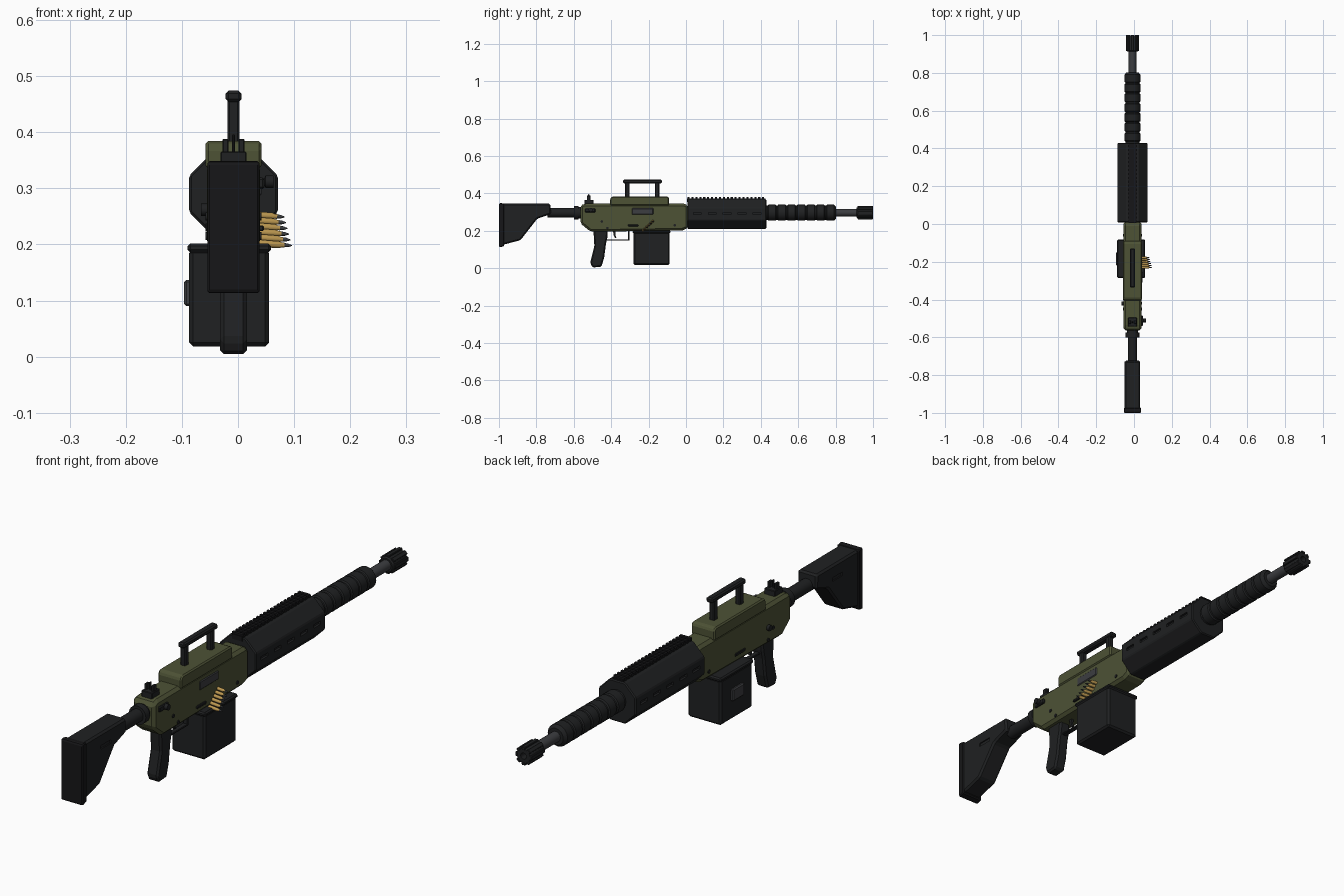
import bpy, bmesh, math
from mathutils import Matrix, Vector

if "Cube" in bpy.data.objects:
    bpy.data.objects.remove(bpy.data.objects["Cube"])

CX = -0.008   # centre plane of the weapon body
AZ = 0.297    # height of the bore axis


def mat(name, rgb):
    m = bpy.data.materials.new(name)
    m.diffuse_color = (*rgb, 1)
    m.use_nodes = True
    m.node_tree.nodes["Principled BSDF"].inputs["Base Color"].default_value = m.diffuse_color
    return m


OLIVE = mat("olive", (0.075, 0.085, 0.036))
BLACK = mat("black", (0.014, 0.015, 0.016))
DARK = mat("dark", (0.008, 0.008, 0.009))
STEEL = mat("steel", (0.045, 0.047, 0.052))
BRASS = mat("brass", (0.5, 0.31, 0.08))


def finish(bm, name, material, bevel=0.0, segs=1, smooth=False):
    bmesh.ops.recalc_face_normals(bm, faces=bm.faces)
    me = bpy.data.meshes.new(name)
    bm.to_mesh(me)
    bm.free()
    ob = bpy.data.objects.new(name, me)
    bpy.context.collection.objects.link(ob)
    me.materials.append(material)
    if smooth:
        me.polygons.foreach_set("use_smooth", [True] * len(me.polygons))
        me.set_sharp_from_angle(angle=math.radians(35))
    if bevel:
        mod = ob.modifiers.new("bevel", "BEVEL")
        mod.width, mod.segments = bevel, segs
        mod.limit_method, mod.angle_limit = "ANGLE", math.radians(25)
    return ob


def add_box(bm, x, y, z):
    c = Vector((sum(x) / 2, sum(y) / 2, sum(z) / 2))
    s = (x[1] - x[0], y[1] - y[0], z[1] - z[0])
    bmesh.ops.create_cube(bm, size=1, matrix=Matrix.Translation(c) @ Matrix.Diagonal((*s, 1)))


def boxes(name, items, material, bevel=0.0):
    bm = bmesh.new()
    for it in items:
        add_box(bm, *it)
    return finish(bm, name, material, bevel)


def side_profile(name, pts, half, material, bevel=0.0):
    # (y, z) outline extruded across x
    bm = bmesh.new()
    f = bm.faces.new([bm.verts.new((CX - half, y, z)) for y, z in pts])
    r = bmesh.ops.extrude_face_region(bm, geom=[f])
    bmesh.ops.translate(bm, vec=(2 * half, 0, 0),
                        verts=[v for v in r["geom"] if isinstance(v, bmesh.types.BMVert)])
    return finish(bm, name, material, bevel)


def add_lathe(bm, pts, n, place, phase=0.0):
    # (distance, radius) outline spun around local y
    rings = []
    for d, r in pts:
        ring = []
        for i in range(n):
            a = 2 * math.pi * i / n + phase
            ring.append(bm.verts.new(place @ Vector((r * math.cos(a), d, r * math.sin(a)))))
        rings.append(ring)
    for a, b in zip(rings, rings[1:]):
        for i in range(n):
            bm.faces.new((a[i], a[(i + 1) % n], b[(i + 1) % n], b[i]))
    bm.faces.new(rings[0])
    bm.faces.new(rings[-1])


def lathe(name, pts, material, n=20, at=(CX, 0, AZ), turn=0.0, phase=0.0, smooth=True, bevel=0.0):
    bm = bmesh.new()
    add_lathe(bm, pts, n, Matrix.Translation(at) @ Matrix.Rotation(turn, 4, "Z"), phase)
    return finish(bm, name, material, bevel, smooth=smooth)


def cut(ob, cutter):
    cutter.hide_render = True
    cutter.display_type = "WIRE"
    m = ob.modifiers.new("cut", "BOOLEAN")
    m.object, m.operation, m.solver = cutter, "DIFFERENCE", "EXACT"


# Stock, butt pad and tube
stock = side_profile("stock", [(-0.98, 0.345), (-0.725, 0.345), (-0.722, 0.29), (-0.795, 0.265),
                               (-0.885, 0.15), (-0.98, 0.125)], 0.041, BLACK, 0.007)
cut(stock, boxes("stock_slot_cutter", [((CX + s * 0.042 - 0.006, CX + s * 0.042 + 0.006),
                                       (-0.88, -0.82), (0.284, 0.298)) for s in (-1, 1)], DARK))
side_profile("butt_pad", [(-1.0, 0.345), (-0.994, 0.349), (-0.972, 0.346), (-0.972, 0.119),
                          (-0.994, 0.112), (-1.0, 0.116)], 0.046, DARK, 0.004)
lathe("buffer_tube", [(-0.74, 0.025), (-0.6, 0.025), (-0.6, 0.036), (-0.575, 0.036),
                      (-0.575, 0.03), (-0.55, 0.03)], BLACK)

# Receiver and feed cover
side_profile("receiver", [(-0.565, 0.335), (-0.545, 0.345), (-0.01, 0.345), (0.012, 0.335),
                          (0.012, 0.215), (-0.02, 0.202), (-0.51, 0.195), (-0.565, 0.24)],
             0.047, OLIVE, 0.012)
side_profile("feed_cover", [(-0.405, 0.335), (-0.405, 0.372), (-0.395, 0.384), (-0.10, 0.384),
                            (-0.09, 0.376), (-0.09, 0.335)], 0.05, OLIVE, 0.005)
boxes("ejection_port", [((0.03, 0.042), (-0.29, -0.175), (0.287, 0.321))], STEEL, 0.003)
boxes("side_latch", [((0.03, 0.046), (-0.31, -0.255), (0.224, 0.234)),
                     ((-0.058, -0.05), (-0.28, -0.22), (0.226, 0.238))], BLACK, 0.002)

# Pins, selector and charging knob
bm = bmesh.new()
for y, z in ((-0.45, 0.25), (-0.42, 0.215), (-0.06, 0.23)):
    add_lathe(bm, [(-0.05, 0.007), (0.05, 0.007)], 12,
              Matrix.Translation((CX, y, z)) @ Matrix.Rotation(math.pi / 2, 4, "Z"))
finish(bm, "receiver_pins", BLACK, smooth=True)
lathe("selector", [(0, 0.011), (0.022, 0.011)], BLACK, 12, (-0.044, -0.42, 0.262), math.pi / 2)
boxes("charging_base", [((0.03, 0.047), (-0.54, -0.485), (0.299, 0.319))], BLACK, 0.003)
lathe("charging_knob", [(0, 0.006), (0.012, 0.006), (0.014, 0.011), (0.028, 0.011)], BLACK, 12,
      (0.035, -0.51, 0.312), -math.pi / 2)

# Rear sight
boxes("rear_sight", [((CX - 0.023, CX + 0.023), (-0.543, -0.495), (0.34, 0.366)),
                     ((CX - 0.02, CX - 0.009), (-0.53, -0.51), (0.36, 0.388)),
                     ((CX + 0.009, CX + 0.02), (-0.53, -0.51), (0.36, 0.388)),
                     ((CX - 0.003, CX + 0.003), (-0.524, -0.516), (0.36, 0.396))], BLACK, 0.002)

# Carry handle
boxes("carry_handle_posts", [((CX - 0.011, CX + 0.011), (y - 0.012, y + 0.012), (0.375, 0.46))
                             for y in (-0.313, -0.155)], BLACK, 0.004)
boxes("carry_handle_bar", [((CX - 0.014, CX + 0.014), (-0.336, -0.129), (0.454, 0.474))], BLACK, 0.005)

# Pistol grip, trigger guard and trigger
side_profile("pistol_grip", [(-0.495, 0.205), (-0.418, 0.205), (-0.42, 0.165), (-0.428, 0.13),
                             (-0.437, 0.06), (-0.452, 0.008), (-0.5, 0.004), (-0.512, 0.03),
                             (-0.49, 0.12)], 0.024, BLACK, 0.007)
boxes("trigger_guard", [((CX - 0.01, CX + 0.01), (-0.43, -0.302), (0.147, 0.154)),
                        ((CX - 0.01, CX + 0.01), (-0.309, -0.302), (0.147, 0.205))], BLACK, 0.002)
side_profile("trigger", [(-0.39, 0.205), (-0.375, 0.205), (-0.378, 0.18), (-0.372, 0.162),
                         (-0.38, 0.162), (-0.388, 0.18)], 0.005, BLACK)

# Ammunition box, lid and latch
boxes("ammo_box", [((-0.087, 0.055), (-0.281, -0.087), (0.018, 0.192))], BLACK, 0.007)
boxes("ammo_box_lid", [((-0.09, 0.059), (-0.285, -0.083), (0.186, 0.202))], BLACK, 0.005)
boxes("ammo_box_latch", [((-0.096, -0.08), (-0.22, -0.15), (0.09, 0.137))], STEEL, 0.004)

# Cartridge belt: brass cases with steel tips, stepping down into the box
cases, tips = bmesh.new(), bmesh.new()
for i in range(6):
    t = i / 5
    place = (Matrix.Translation((0.025 + 0.013 * t, -0.178 - 0.052 * t, 0.253 - 0.051 * t))
             @ Matrix.Rotation(math.radians(-90), 4, "Z") @ Matrix.Rotation(math.radians(-4), 4, "X"))
    add_lathe(cases, [(0, 0.0065), (0.036, 0.0062), (0.041, 0.0042), (0.045, 0.0042)], 12, place)
    add_lathe(tips, [(0.044, 0.0038), (0.051, 0.0033), (0.058, 0.0008)], 12, place)
finish(cases, "cartridge_cases", BRASS, smooth=True)
finish(tips, "cartridge_tips", STEEL, smooth=True)

# Octagonal handguard with slots in the side faces
guard = lathe("handguard", [(0.008, 0.0855), (0.43, 0.0855)], BLACK, 8, (CX, 0, 0.29), 0,
              math.pi / 8, False, 0.004)
cut(guard, boxes("handguard_slot_cutter",
                 [((CX + s * 0.08 - 0.01, CX + s * 0.08 + 0.01), (y - 0.021, y + 0.021), (0.286, 0.299))
                  for s in (-1, 1) for y in [0.06 + 0.08 * i for i in range(5)]], DARK))

# Toothed top rail
boxes("top_rail", [((CX - 0.022, CX + 0.022), (0.005, 0.425), (0.355, 0.374))]
      + [((CX - 0.024, CX + 0.024), (0.008 + 0.021 * i, 0.019 + 0.021 * i), (0.368, 0.381))
         for i in range(20)], DARK)

# Ribbed barrel shroud
ribs = [(0.42, 0.038)]
for i in range(7):
    y = 0.437 + 0.052 * i
    ribs += [(y, 0.038), (y + 0.004, 0.0425), (y + 0.042, 0.0425), (y + 0.046, 0.038)]
ribs.append((0.803, 0.032))
lathe("barrel_shroud", ribs, BLACK, 16)

# Barrel and fluted muzzle device
lathe("barrel", [(0.78, 0.02), (0.93, 0.02)], STEEL)
lathe("muzzle_core", [(0.912, 0.026), (0.918, 0.031), (0.994, 0.031), (0.999, 0.028),
                      (0.999, 0.012), (0.96, 0.012)], BLACK)
bm = bmesh.new()
for i in range(8):
    part = bmesh.new()
    add_box(part, (-0.008, 0.008), (0.917, 1.0), (0.024, 0.0355))
    part.transform(Matrix.Translation((CX, 0, AZ)) @ Matrix.Rotation(math.pi / 4 * i, 4, "Y"))
    tmp = bpy.data.meshes.new("fin")
    part.to_mesh(tmp)
    part.free()
    bm.from_mesh(tmp)
    bpy.data.meshes.remove(tmp)
finish(bm, "muzzle_fins", BLACK, 0.002)
